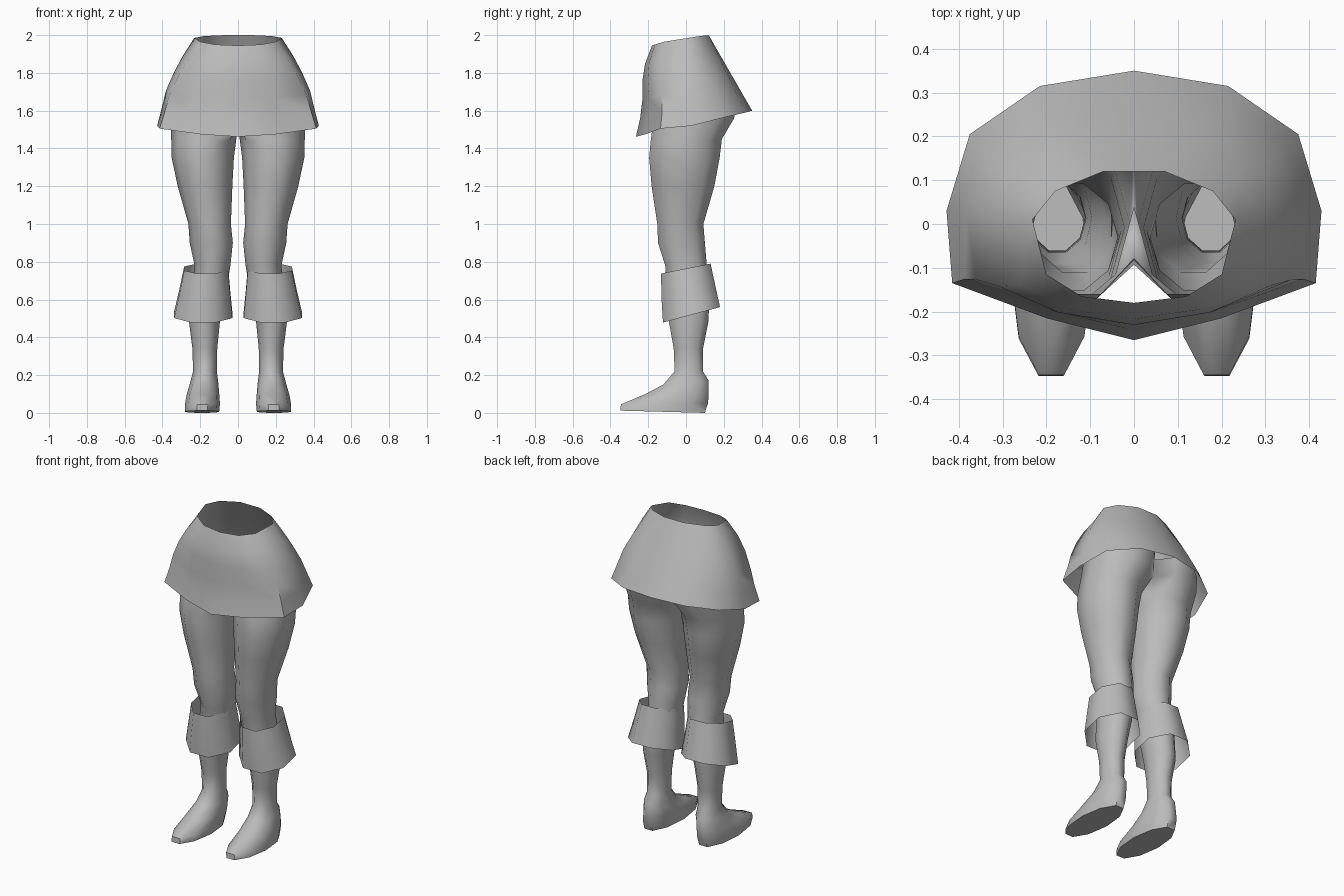
import bpy, bmesh, math

if "Cube" in bpy.data.objects:
    bpy.data.objects.remove(bpy.data.objects["Cube"])

grey = bpy.data.materials.new("plain_grey")
grey.diffuse_color = (0.5, 0.5, 0.5, 1)
grey.use_nodes = True
grey.node_tree.nodes["Principled BSDF"].inputs["Base Color"].default_value = grey.diffuse_color


def loft(name, rings, cap_end=False, mirror=False, sharp=60):
    """Skin a stack of closed rings with quads."""
    bm = bmesh.new()
    rows = [[bm.verts.new(p) for p in ring] for ring in rings]
    n = len(rows[0])
    for a, b in zip(rows, rows[1:]):
        for i in range(n):
            j = (i + 1) % n
            quad = (a[i], b[i], b[j], a[j])
            # leave the joint between the hips open
            if not (mirror and all(abs(v.co.x) < 1e-4 for v in quad)):
                bm.faces.new(quad)
    if cap_end:
        bm.faces.new(rows[-1])
    bmesh.ops.recalc_face_normals(bm, faces=bm.faces)
    mesh = bpy.data.meshes.new(name)
    bm.to_mesh(mesh)
    bm.free()
    mesh.materials.append(grey)
    ob = bpy.data.objects.new(name, mesh)
    bpy.context.collection.objects.link(ob)
    bpy.ops.object.select_all(action='DESELECT')
    ob.select_set(True)
    bpy.context.view_layer.objects.active = ob
    bpy.ops.object.shade_smooth_by_angle(angle=math.radians(sharp))
    if mirror:
        ob.modifiers.new("mirror", 'MIRROR').merge_threshold = 0.0005
    return ob


def tilted_ring(x0, x1, yf, zf, yb, zb, n=8):
    """Ring from x0 to x1, sloping from its front point to its back point."""
    k = math.cos(math.pi / n)
    pts = []
    for i in range(n):
        a = 2 * math.pi * (i + 0.5) / n
        s, t = math.sin(a) / k, 0.5 - math.cos(a) / k / 2
        x = (x0 + x1) / 2 + s * (x1 - x0) / 2
        pts.append((max(x, 0), yf + (yb - yf) * t, zf + (zb - zf) * t))
    return pts


# Skirt: half outlines of waist and hem, front to back
waist = [(0, -.18, 1.945), (.12, -.165, 1.95), (.2, -.115, 1.965), (.232, .01, 1.985),
         (.18, .075, 1.995), (.07, .12, 2), (0, .12, 2)]
hem = [(0, -.265, 1.462), (.2, -.215, 1.475), (.415, -.135, 1.505), (.428, .03, 1.52),
       (.375, .205, 1.565), (.215, .315, 1.59), (0, .35, 1.6)]
skirt_rings = []
for t, bulge, front in [(0, 0, 0), (.2, .02, .02), (.38, .03, .018), (.6, .032, 0), (.8, .015, -.005), (1, 0, 0)]:
    half = []
    for p, q in zip(waist, hem):
        x, y, z = (a + (b - a) * t for a, b in zip(p, q))
        side = min(1, abs(x) / .2)
        half.append((x + bulge * side, y - (front if y < 0 else 0), z))
    skirt_rings.append(half + [(-x, y, z) for x, y, z in half[-2:0:-1]])
loft("skirt", skirt_rings)

# Legs from hip to sole: x inner, x outer, front y z, back y z
leg = [(-.06, .34, -.16, 1.62, .27, 1.66), (-.04, .345, -.175, 1.53, .255, 1.56),
       (.018, .345, -.187, 1.44, .19, 1.45), (.03, .343, -.195, 1.35, .178, 1.35),
       (.037, .312, -.182, 1.2, .15, 1.2), (.043, .257, -.152, 1.0, .092, 1.0),
       (.033, .25, -.148, .9, .1, .9), (.045, .225, -.11, .78, .11, .78),
       (.07, .245, -.1, .62, .125, .62), (.1, .255, -.09, .48, .118, .48),
       (.113, .238, -.065, .34, .09, .34), (.115, .235, -.06, .22, .09, .22),
       (.108, .25, -.12, .15, .12, .17), (.103, .268, -.215, .1, .12, .09),
       (.1, .276, -.345, .045, .116, .05), (.104, .276, -.347, .012, .1, .0)]
loft("legs", [tilted_ring(*r, n=10) for r in leg], cap_end=True, mirror=True)

# Flared boot cuffs
cuff = [(.052, .285, -.132, .738, .13, .79), (.042, .31, -.13, .61, .155, .675),
        (.03, .338, -.122, .478, .18, .56)]
loft("boot_cuffs", [tilted_ring(*r) for r in cuff], mirror=True)
